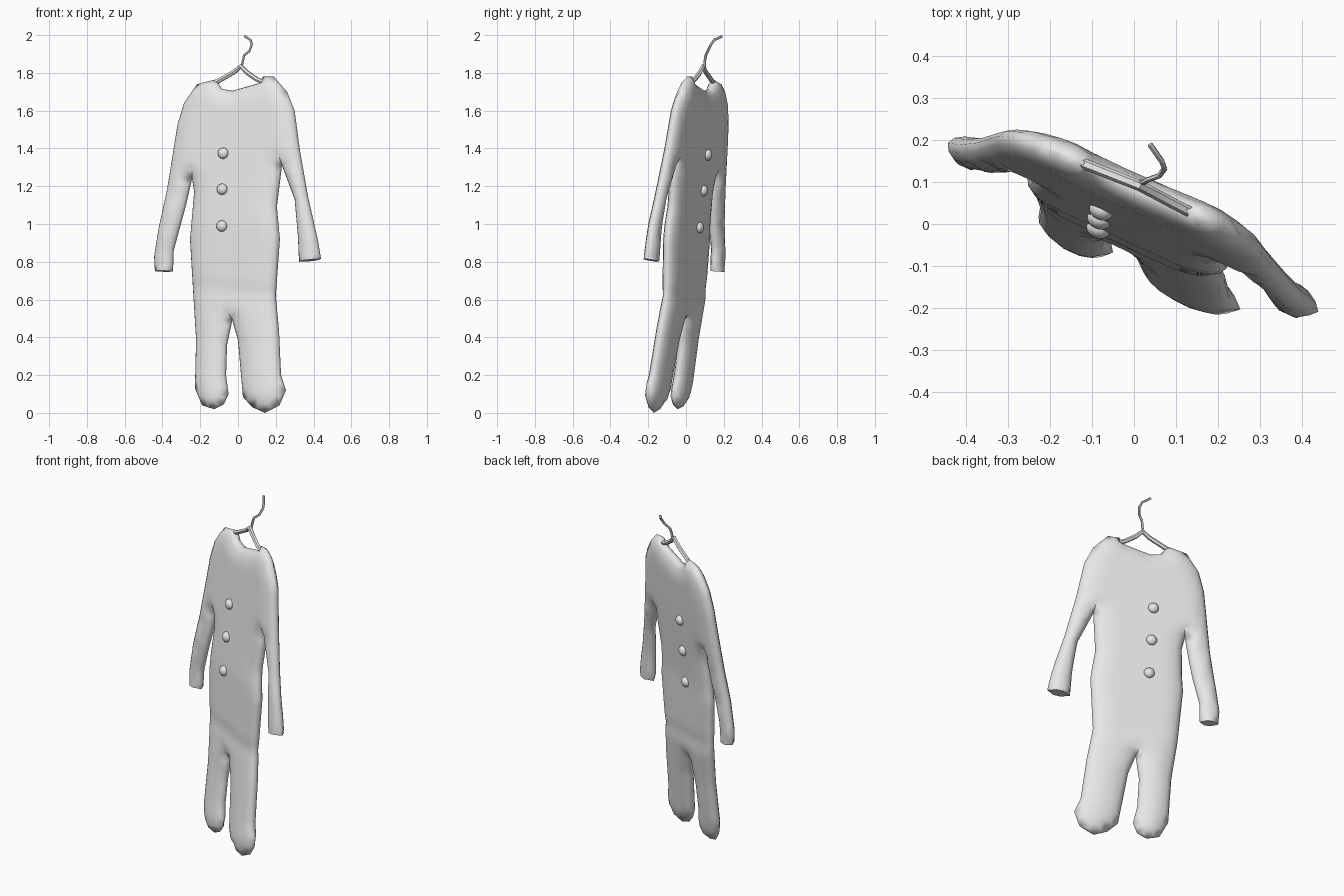
import bpy, bmesh, math
from mathutils import Vector, Matrix
from mathutils.geometry import delaunay_2d_cdt, intersect_point_line

cube = bpy.data.objects.get("Cube")
if cube:
    bpy.data.objects.remove(cube, do_unlink=True)

grey = bpy.data.materials.new("plain_grey")
grey.use_nodes = True
grey.diffuse_color = (0.8, 0.8, 0.8, 1)
grey.node_tree.nodes["Principled BSDF"].inputs["Base Color"].default_value = (0.8, 0.8, 0.8, 1)

HALF_THICKNESS = 0.045
ROUNDING = 0.1
SLOPE = -0.455
NORMAL = Vector((0.41, 0.91, -0.09)).normalized()
HANG = [(0, -.105), (.6, -.02), (1, 0), (1.4, .05), (1.8, .095), (2, .11)]

# Garment outline, starting at the right side of the neck
right_sleeve = [(-.12, 1.765), (-.217, 1.74), (-.286, 1.64), (-.32, 1.53), (-.35, 1.34),
                (-.376, 1.18), (-.42, .98), (-.444, .83), (-.44, .75), (-.344, .75),
                (-.34, .86), (-.275, 1.1), (-.243, 1.24)]
right_leg = [(-.232, 1.17), (-.254, .92), (-.238, .65), (-.222, .39), (-.228, .13),
             (-.19, .04), (-.127, .02), (-.075, .045), (-.05, .1), (-.063, .2),
             (-.058, .36), (-.03, .49)]
left_leg = [(0, .385), (.016, .2), (.026, .085), (.075, .03), (.143, 0), (.22, .04),
            (.254, .12), (.228, .2), (.217, .44), (.2, .62), (.222, .92), (.206, 1.09)]
left_sleeve = [(.233, 1.31), (.3, 1.13), (.317, .94), (.323, .8), (.44, .815),
               (.423, .915), (.37, 1.15), (.328, 1.39), (.3, 1.6), (.26, 1.7),
               (.19, 1.78), (.132, 1.78)]
neck = [(.11, 1.745), (-.03, 1.705), (-.085, 1.715), (-.106, 1.75)]
outline = [Vector(p) for p in right_sleeve + right_leg + left_leg + left_sleeve + neck]
segments = list(zip(outline, outline[1:] + outline[:1]))
# Cuffs stay open and full, every other edge is pinched to a seam
cuffs = (8, len(right_sleeve + right_leg + left_leg) + 3)
seams = [s for i, s in enumerate(segments) if i not in cuffs]


def distance(p, edges):
    best = 9
    for a, b in edges:
        t = max(0, min(1, (p - a).dot(b - a) / (b - a).length_squared))
        best = min(best, (p - a.lerp(b, t)).length)
    return best


def inside(p):
    odd = False
    for a, b in segments:
        if (a.y > p.y) != (b.y > p.y) and p.x < a.x + (p.y - a.y) * (b.x - a.x) / (b.y - a.y):
            odd = not odd
    return odd


def place(x, z, offset=0.0):
    """Point on the hanging plane, moved along its normal (positive is the back)."""
    for (z0, y0), (z1, y1) in zip(HANG, HANG[1:]):
        if z <= z1:
            break
    y = y0 + (y1 - y0) * (z - z0) / (z1 - z0)
    return Vector((x, y + SLOPE * x, z)) + NORMAL * offset


def fullness(p):
    d = min(distance(p, seams) / ROUNDING, 1)
    h = HALF_THICKNESS * math.sqrt(max(0, 1 - (1 - d) ** 2))
    # Shallow fold where the top meets the trousers
    fold = max(0, 1 - abs(p.y - 0.64 + 0.1 * p.x) / 0.05)
    return h * (1 - 0.15 * fold)


def finish(obj, angle):
    obj.data.materials.append(grey)
    bpy.ops.object.select_all(action='DESELECT')
    obj.select_set(True)
    bpy.context.view_layer.objects.active = obj
    bpy.ops.object.shade_smooth_by_angle(angle=math.radians(angle))


def mesh_object(name, bm, angle=60):
    mesh = bpy.data.meshes.new(name)
    bm.to_mesh(mesh)
    bm.free()
    obj = bpy.data.objects.new(name, mesh)
    bpy.context.collection.objects.link(obj)
    finish(obj, angle)
    return obj


# Flat pattern: outline samples, two inset rings and an inner grid
rim, inner = [], []
for a, b in segments:
    count = max(1, round((b - a).length / 0.035))
    side = (b - a).orthogonal().normalized()
    for i in range(count):
        p = a.lerp(b, i / count)
        rim.append(p)
        for gap in (0.008, 0.028):
            for q in (p + side * gap, p - side * gap):
                if inside(q) and distance(q, segments) > gap * 0.95:
                    inner.append(q)
for i in range(-12, 13):
    for k in range(50):
        q = Vector((i * 0.038, k * 0.038))
        if inside(q) and distance(q, segments) > 0.042:
            inner.append(q)
n = len(rim)
loop = [(i, (i + 1) % n) for i in range(n)]
points, _, tris, *_ = delaunay_2d_cdt(rim + inner, loop, [], 1, 1e-5)

# Garment: inflate the pattern to a front and a back, and join them at the rim
bm = bmesh.new()
heights = [fullness(p) for p in points]
front = [bm.verts.new(place(p.x, p.y, -h)) for p, h in zip(points, heights)]
back = [bm.verts.new(place(p.x, p.y, h)) for p, h in zip(points, heights)]
for t in tris:
    bm.faces.new([front[i] for i in t])
    bm.faces.new([back[i] for i in reversed(t)])
used = {}
for t in tris:
    for a, b in zip(t, list(t[1:]) + [t[0]]):
        used[frozenset((a, b))] = used.get(frozenset((a, b)), 0) + 1
for edge, uses in used.items():
    if uses == 1:
        a, b = edge
        bm.faces.new((front[a], front[b], back[b], back[a]))
bmesh.ops.remove_doubles(bm, verts=bm.verts, dist=1e-4)
bmesh.ops.recalc_face_normals(bm, faces=bm.faces)
mesh_object("garment", bm)

# Buttons on the front and the back
turn = NORMAL.to_track_quat('Z', 'Y').to_matrix().to_4x4()
for label, sign in (("front", -1), ("back", 1)):
    for name, x, z in (("top", -.06, 1.37), ("middle", -.065, 1.18), ("bottom", -.067, .985)):
        bm = bmesh.new()
        spot = Matrix.Translation(place(x, z, sign * 0.046))
        bmesh.ops.create_uvsphere(bm, u_segments=14, v_segments=8, radius=0.03,
                                  matrix=spot @ turn @ Matrix.Diagonal((1, 1, 0.75, 1)))
        mesh_object(f"{label}_{name}_button", bm)


def rod(name, path, radius, sides):
    curve = bpy.data.curves.new(name, 'CURVE')
    curve.dimensions = '3D'
    curve.bevel_depth = radius
    curve.bevel_resolution = sides
    curve.use_fill_caps = True
    spline = curve.splines.new('POLY')
    spline.points.add(len(path) - 1)
    for point, co in zip(spline.points, path):
        point.co = (*co, 1)
    obj = bpy.data.objects.new(name, curve)
    bpy.context.collection.objects.link(obj)
    bpy.ops.object.select_all(action='DESELECT')
    obj.select_set(True)
    bpy.context.view_layer.objects.active = obj
    bpy.ops.object.convert(target='MESH')
    finish(bpy.context.object, 50)


# Hanger: two sloping arms and a bent wire hook
rod("hanger_arms", [place(-.14, 1.738), place(-.09, 1.765), place(-.02, 1.805), place(.015, 1.835),
                    place(.05, 1.8), place(.1, 1.765), place(.15, 1.745)], 0.013, 1)
rod("hanger_hook", [(.018, .1, 1.83), (.026, .1, 1.865), (.032, .105, 1.893), (.06, .115, 1.915),
                    (.073, .132, 1.95), (.066, .15, 1.975), (.038, .19, 1.993)], 0.007, 1)
